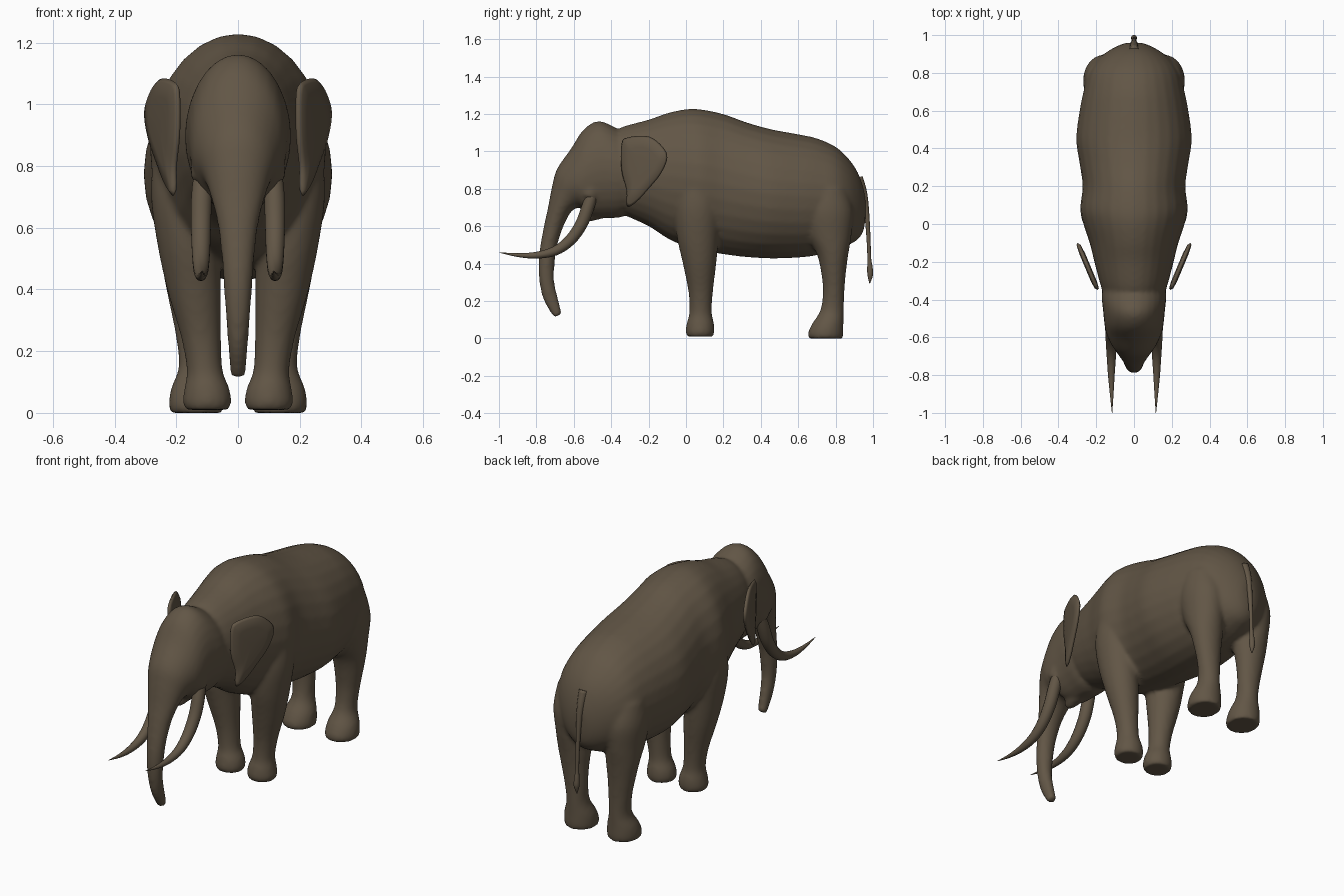
import bpy, bmesh, math
from mathutils import Vector

hide = bpy.data.materials.new("brown hide")
hide.diffuse_color = (0.122, 0.093, 0.061, 1)


def refine(rows, n=4, closed=False):
    """Catmull-Rom interpolation of rows of numbers."""
    out, m = [], len(rows)
    for i in range(m if closed else m - 1):
        if closed:
            p = [rows[(i + k) % m] for k in (-1, 0, 1, 2)]
        else:
            p = [rows[min(max(i + k, 0), m - 1)] for k in (-1, 0, 1, 2)]
        for j in range(n):
            t = j / n
            out.append([0.5 * (2 * b + (c - a) * t + (2 * a - 5 * b + 4 * c - d) * t * t
                               + (3 * b - a - 3 * c + d) * t ** 3) for a, b, c, d in zip(*p)])
    return out if closed else out + [list(rows[-1])]


def skin(bm, rings):
    """Join rings of points with quads and cap both ends."""
    vs = [[bm.verts.new(p) for p in r] for r in rings]
    n = len(vs[0])
    for a, b in zip(vs, vs[1:]):
        for i in range(n):
            bm.faces.new((a[i], a[(i + 1) % n], b[(i + 1) % n], b[i]))
    bm.faces.new(vs[0][::-1])
    bm.faces.new(vs[-1])


def loft(bm, rows, n=28, side=1):
    """Rows: opposite side-outline points (ya, za, yb, zb), half width, centre x."""
    rings = []
    for ya, za, yb, zb, w, cx in refine(rows):
        mid, v = Vector((0, (ya + yb) / 2, (za + zb) / 2)), Vector((0, (ya - yb) / 2, (za - zb) / 2))
        rings.append([mid + v * math.cos(t) + Vector((side * (cx + w * math.sin(t)), 0, 0))
                      for t in (math.tau * i / n for i in range(n))])
    skin(bm, rings)


def tube(bm, pts, side=1, n=14):
    """Round tube through (x, y, z, radius) points."""
    rows = []
    for i, (x, y, z, r) in enumerate(pts):
        a, b = pts[max(i - 1, 0)], pts[min(i + 1, len(pts) - 1)]
        dy, dz = b[1] - a[1], b[2] - a[2]
        k = r / math.hypot(dy, dz)
        rows.append((y - dz * k, z + dy * k, y + dz * k, z - dy * k, r, x))
    loft(bm, rows, n, side)


def finish(bm, name, voxel=0):
    bmesh.ops.recalc_face_normals(bm, faces=bm.faces)
    me = bpy.data.meshes.new(name)
    bm.to_mesh(me)
    bm.free()
    me.materials.append(hide)
    ob = bpy.data.objects.new(name, me)
    bpy.context.collection.objects.link(ob)
    bpy.ops.object.select_all(action='DESELECT')
    ob.select_set(True)
    bpy.context.view_layer.objects.active = ob
    if voxel:
        m = ob.modifiers.new("merge", 'REMESH')
        m.mode, m.voxel_size = 'VOXEL', voxel
        s = ob.modifiers.new("soften", 'SMOOTH')
        s.factor, s.iterations = 0.5, 8
        bpy.ops.object.modifier_apply(modifier="merge")
        bpy.ops.object.modifier_apply(modifier="soften")
    for p in ob.data.polygons:
        p.use_smooth = True
    return ob


bm = bmesh.new()

# Torso: y, top, bottom, half width
torso = [(-0.40, 1.10, 0.70, 0.14), (-0.33, 1.135, 0.66, 0.175), (-0.2, 1.17, 0.60, 0.21),
         (-0.1, 1.205, 0.535, 0.235), (0.0, 1.226, 0.49, 0.268), (0.08, 1.225, 0.47, 0.285),
         (0.2, 1.20, 0.45, 0.272), (0.32, 1.157, 0.435, 0.288), (0.45, 1.12, 0.428, 0.306),
         (0.6, 1.092, 0.432, 0.288), (0.7, 1.07, 0.445, 0.268), (0.8, 1.025, 0.47, 0.243),
         (0.87, 0.96, 0.50, 0.195), (0.92, 0.885, 0.53, 0.13), (0.95, 0.80, 0.58, 0.07),
         (0.96, 0.74, 0.65, 0.03)]
loft(bm, [(y, t, y, b, w, 0) for y, t, b, w in torso])

# Head flowing into the trunk
loft(bm, [(-0.30, 1.08, -0.28, 0.70, 0.16, 0), (-0.40, 1.14, -0.34, 0.65, 0.172, 0),
          (-0.475, 1.162, -0.42, 0.643, 0.165, 0), (-0.55, 1.115, -0.49, 0.645, 0.158, 0),
          (-0.615, 1.015, -0.53, 0.66, 0.148, 0), (-0.688, 0.91, -0.55, 0.69, 0.125, 0),
          (-0.715, 0.82, -0.57, 0.70, 0.107, 0), (-0.738, 0.70, -0.612, 0.68, 0.085, 0),
          (-0.76, 0.60, -0.655, 0.60, 0.064, 0), (-0.783, 0.47, -0.69, 0.49, 0.051, 0),
          (-0.789, 0.37, -0.704, 0.38, 0.044, 0), (-0.779, 0.27, -0.704, 0.30, 0.037, 0),
          (-0.755, 0.19, -0.685, 0.22, 0.031, 0), (-0.705, 0.11, -0.663, 0.133, 0.025, 0)])

# Lower lip
tube(bm, [(0, -0.40, 0.72, 0.07), (0, -0.47, 0.69, 0.055), (0, -0.53, 0.655, 0.035), (0, -0.56, 0.64, 0.015)])

# Legs: z, front y, back y, inner x, outer x
front = [(0.01, 0.005, 0.145, 0.03, 0.17), (0.035, -0.002, 0.152, 0.021, 0.179),
         (0.08, 0.003, 0.15, 0.028, 0.174), (0.14, 0.018, 0.138, 0.05, 0.166),
         (0.25, 0.013, 0.144, 0.055, 0.186), (0.4, -0.017, 0.162, 0.055, 0.23),
         (0.55, -0.05, 0.175, 0.06, 0.262), (0.7, -0.06, 0.185, 0.07, 0.282),
         (0.85, -0.03, 0.17, 0.1, 0.275)]
hind = [(0, 0.655, 0.838, 0.048, 0.22), (0.03, 0.652, 0.842, 0.047, 0.224),
        (0.08, 0.675, 0.842, 0.053, 0.217), (0.15, 0.718, 0.844, 0.075, 0.192),
        (0.25, 0.732, 0.847, 0.075, 0.202), (0.35, 0.723, 0.855, 0.07, 0.222),
        (0.45, 0.70, 0.868, 0.06, 0.242), (0.55, 0.65, 0.885, 0.055, 0.256),
        (0.68, 0.62, 0.895, 0.05, 0.27), (0.8, 0.65, 0.86, 0.07, 0.255)]
for s in (1, -1):
    for leg in (front, hind):
        loft(bm, [(a, z, b, z, (o - i) / 2, (o + i) / 2) for z, a, b, i, o in leg], side=s)
    # Tusk socket and brow
    tube(bm, [(0.09, -0.46, 0.90, 0.03), (0.105, -0.49, 0.83, 0.045), (0.115, -0.52, 0.755, 0.04)], s)
    tube(bm, [(0.118, -0.55, 0.93, 0.015), (0.122, -0.57, 0.905, 0.02), (0.118, -0.59, 0.88, 0.012)], s)
finish(bm, "body", 0.011)

for s, label in ((1, "right"), (-1, "left")):
    # Tusk
    bm = bmesh.new()
    tube(bm, [(0.112, -0.495, 0.79, 0.03), (0.118, -0.525, 0.70, 0.034), (0.12, -0.56, 0.61, 0.033),
              (0.12, -0.62, 0.525, 0.03), (0.12, -0.70, 0.468, 0.025), (0.12, -0.80, 0.445, 0.018),
              (0.118, -0.90, 0.446, 0.01), (0.116, -1.0, 0.46, 0.001)], s)
    finish(bm, label + "_tusk")

    # Ear: side outline swollen into a thin lens that flares outward
    bm = bmesh.new()
    edge = refine([(-0.345, 1.04), (-0.31, 1.075), (-0.2, 1.08), (-0.125, 1.025), (-0.10, 0.965),
                   (-0.135, 0.88), (-0.20, 0.80), (-0.265, 0.73), (-0.315, 0.705),
                   (-0.318, 0.79), (-0.345, 0.90)], closed=True)
    cy, cz = -0.24, 0.93
    rings = []
    for k, t in ((0.05, 0.016), (0.6, 0.016), (0.92, 0.011), (1, 0), (0.92, -0.011), (0.6, -0.016), (0.05, -0.016)):
        ring = [(cy + (y - cy) * k, cz + (z - cz) * k) for y, z in edge]
        rings.append([(s * (0.193 + 0.42 * (y + 0.35) + t), y, z) for y, z in ring])
    skin(bm, rings)
    finish(bm, label + "_ear")

# Tail with tuft
bm = bmesh.new()
tube(bm, [(0, 0.92, 0.86, 0.025), (0, 0.948, 0.78, 0.02), (0, 0.965, 0.68, 0.014), (0, 0.975, 0.55, 0.011),
          (0, 0.98, 0.43, 0.01), (0, 0.983, 0.385, 0.014), (0, 0.985, 0.34, 0.015), (0, 0.982, 0.295, 0.002)])
finish(bm, "tail")
